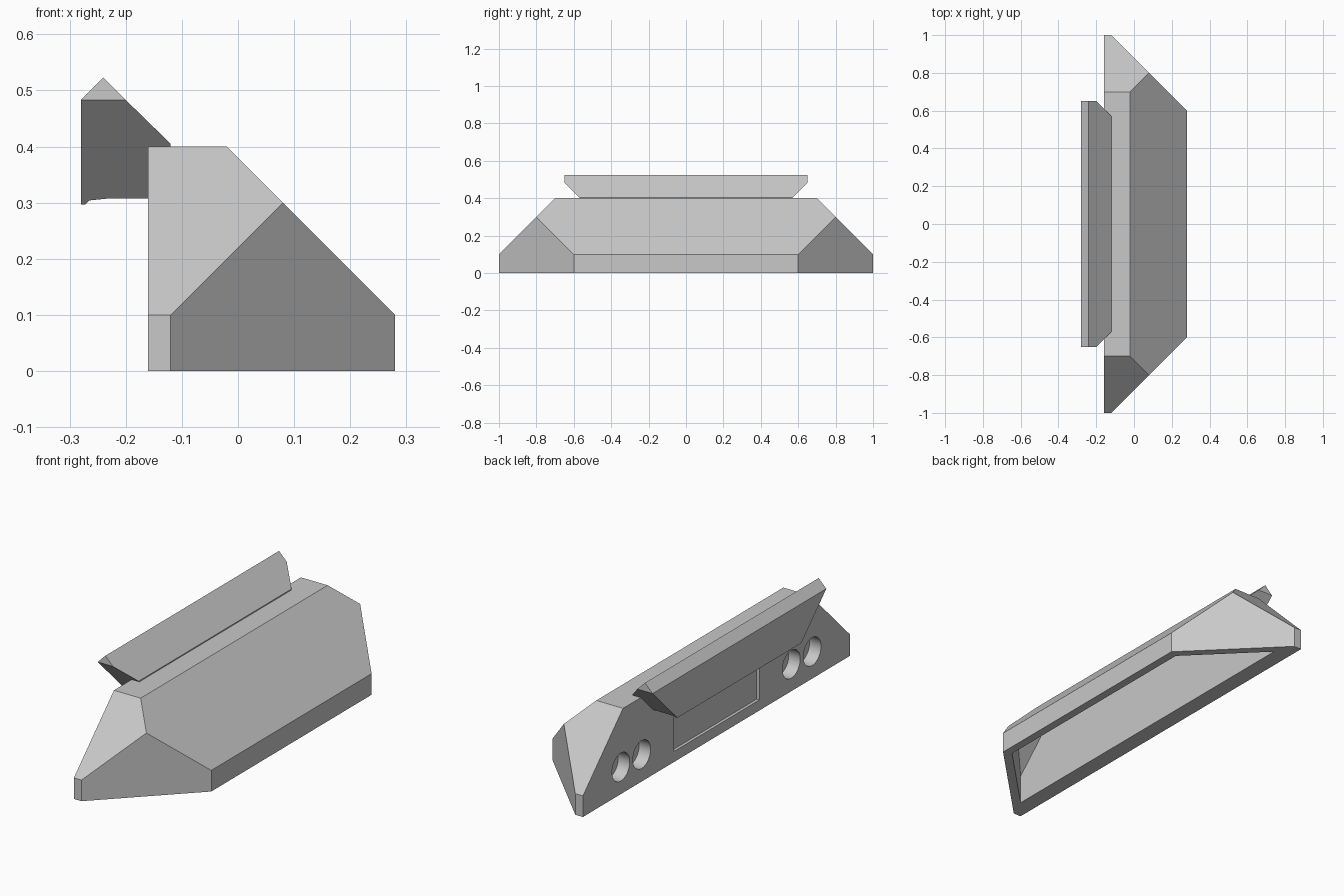
import bpy, bmesh, math
from mathutils import Vector, Matrix

cube = bpy.data.objects.get("Cube")
if cube:
    bpy.data.objects.remove(cube, do_unlink=True)

grey = bpy.data.materials.new("plain grey")
grey.use_nodes = True
COLOUR = (0.58, 0.58, 0.58, 1)
grey.diffuse_color = COLOUR
grey.node_tree.nodes["Principled BSDF"].inputs["Base Color"].default_value = COLOUR


def finish(name, bm):
    bmesh.ops.recalc_face_normals(bm, faces=bm.faces[:])
    mesh = bpy.data.meshes.new(name)
    bm.to_mesh(mesh)
    bm.free()
    mesh.materials.append(grey)
    obj = bpy.data.objects.new(name, mesh)
    bpy.context.collection.objects.link(obj)
    return obj


def add_box(bm, low, high):
    low, high = Vector(low), Vector(high)
    matrix = Matrix.Translation((low + high) / 2) @ Matrix.Diagonal((*(high - low), 1))
    bmesh.ops.create_cube(bm, size=1, matrix=matrix)


def faceted_block(name, low, high, inset):
    """Box with chamfered corners, ends and long edge, shrunk by inset."""
    bm = bmesh.new()
    add_box(bm, low, high)
    cuts = [((1, 0, 1), 0.38)]
    for s in (-1, 1):
        cuts += [((1, s, 0), 0.88), ((0, s, 1), 1.1)]
    for normal, distance in cuts:
        n = Vector(normal)
        point = n * (distance - inset * math.sqrt(2)) / 2
        cut = bmesh.ops.bisect_plane(
            bm, geom=bm.verts[:] + bm.edges[:] + bm.faces[:], dist=1e-5,
            plane_co=point, plane_no=n, clear_outer=True)
        edges = [e for e in cut["geom_cut"] if isinstance(e, bmesh.types.BMEdge)]
        bmesh.ops.contextual_create(bm, geom=edges)
    return finish(name, bm)


def carve(target, cutter):
    cutter.hide_render = True
    mod = target.modifiers.new("carve", 'BOOLEAN')
    mod.operation = 'DIFFERENCE'
    mod.solver = 'EXACT'
    mod.object = cutter
    bpy.ops.object.select_all(action='DESELECT')
    bpy.context.view_layer.objects.active = target
    target.select_set(True)
    bpy.ops.object.modifier_apply(modifier=mod.name)
    bpy.data.objects.remove(cutter, do_unlink=True)


# Main body, hollowed from below
body = faceted_block("body", (-0.16, -1, 0), (0.28, 1, 0.4), 0)
carve(body, faceted_block("cavity_cutter", (-0.08, -1, -0.1), (0.24, 1, 0.36), 0.04))

# Shallow rectangular recess in the flat wall
bm = bmesh.new()
add_box(bm, (-0.2, -0.32, 0.05), (-0.146, 0.32, 0.31))
carve(body, finish("recess_cutter", bm))

# Two blind round holes near each end of the flat wall
bm = bmesh.new()
for y in (-0.716, -0.56, 0.56, 0.716):
    bmesh.ops.create_cone(
        bm, cap_ends=True, segments=40, radius1=0.066, radius2=0.066, depth=0.12,
        matrix=Matrix.Translation((-0.16, y, 0.128)) @ Matrix.Rotation(math.pi / 2, 4, 'Y'))
carve(body, finish("hole_cutter", bm))
bpy.ops.object.shade_smooth_by_angle(angle=math.radians(25))

# Hooked rail: one profile, with ends that slope inwards below the ridge
profile = [(-0.28, 0.483), (-0.24, 0.523), (-0.2, 0.483), (-0.12, 0.405), (-0.12, 0.308),
           (-0.235, 0.307), (-0.265, 0.304), (-0.272, 0.297), (-0.28, 0.297)]
bm = bmesh.new()
ends = []
for s in (-1, 1):
    row = [bm.verts.new((x, s * min(0.65, 0.167 + z), z)) for x, z in profile]
    bm.faces.new(row[:3])
    bm.faces.new([row[0]] + row[2:])
    ends.append(row)
a, b = ends
for i in range(len(profile)):
    j = (i + 1) % len(profile)
    bm.faces.new((a[i], a[j], b[j], b[i]))
finish("hook_rail", bm)
